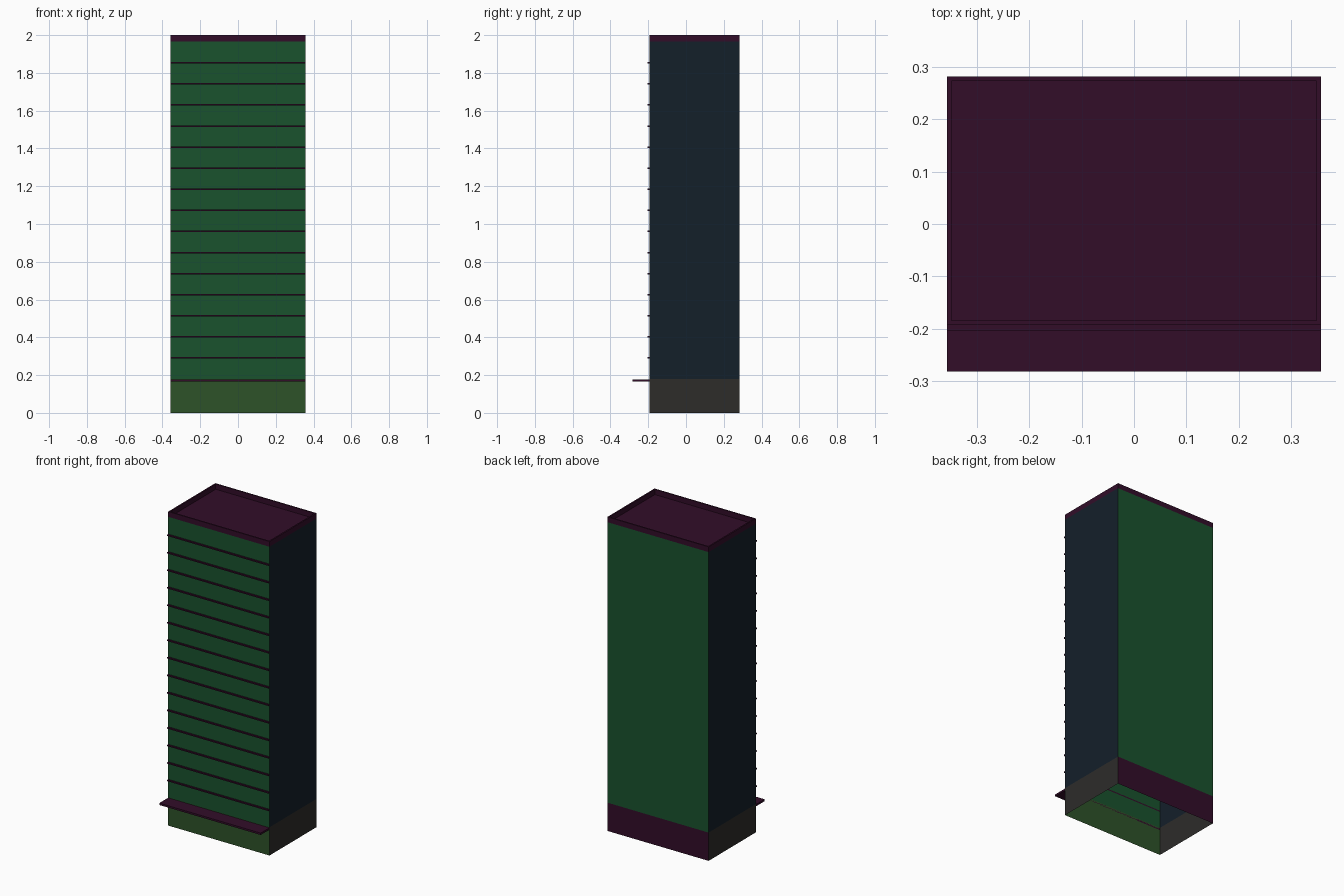
import bpy, bmesh

if "Cube" in bpy.data.objects:
    bpy.data.objects.remove(bpy.data.objects["Cube"])

X, Y0, Y1 = 0.357, -0.193, 0.282      # footprint
BASE, EAVE, TOP = 0.18, 1.967, 2.0    # storey heights


def material(name, rgb):
    m = bpy.data.materials.new(name)
    m.diffuse_color = (*rgb, 1)
    m.use_nodes = True
    m.node_tree.nodes["Principled BSDF"].inputs["Base Color"].default_value = m.diffuse_color
    return m


GREEN = material("green_facade", (0.010, 0.085, 0.027))
DARK = material("dark_side", (0.007, 0.014, 0.023))
OLIVE = material("olive_shopfront", (0.027, 0.085, 0.022))
GREY = material("charcoal_base", (0.026, 0.025, 0.023))
PLUM = material("plum_trim", (0.032, 0.004, 0.022))


def finish(bm, name, mat):
    me = bpy.data.meshes.new(name)
    bm.to_mesh(me)
    bm.free()
    ob = bpy.data.objects.new(name, me)
    me.materials.append(mat)
    bpy.context.collection.objects.link(ob)
    return ob


def wall(name, a, b, z0, z1, mat):
    """Single-sheet wall from plan point a to b, facing right of a->b."""
    bm = bmesh.new()
    bm.faces.new([bm.verts.new(p) for p in
                  ((*a, z0), (*b, z0), (*b, z1), (*a, z1))])
    finish(bm, name, mat)


def box(name, x, y0, y1, z0, z1, mat):
    bm = bmesh.new()
    bmesh.ops.create_cube(bm, size=1)
    for v in bm.verts:
        v.co = (v.co.x * 2 * x, y1 if v.co.y > 0 else y0,
                z1 if v.co.z > 0 else z0)
    finish(bm, name, mat)


# Walls: open shell, base storey plus tower on each side
corners = [(-X, Y0), (X, Y0), (X, Y1), (-X, Y1)]
sides = [("front", OLIVE, GREEN), ("right", GREY, DARK),
         ("back", PLUM, GREEN), ("left", GREY, DARK)]
for i, (side, low, high) in enumerate(sides):
    a, b = corners[i], corners[(i + 1) % 4]
    wall(f"{side}_base_wall", a, b, 0, BASE, low)
    wall(f"{side}_tower_wall", a, b, BASE, EAVE, high)

# Parapet rim with sunken flat roof
bm = bmesh.new()
rings = []
for inset, z in ((0, EAVE), (0, TOP), (0.009, TOP), (0.009, EAVE)):
    rings.append([bm.verts.new((x - inset * (1 if x > 0 else -1),
                                y - inset * (1 if y > 0 else -1), z))
                  for x, y in corners])
for lo, hi in zip(rings, rings[1:]):
    for i in range(4):
        j = (i + 1) % 4
        bm.faces.new((lo[i], lo[j], hi[j], hi[i]))
bm.faces.new(rings[-1])
finish(bm, "parapet_and_roof", PLUM)

# Entrance canopy
box("entrance_canopy", X, -0.282, Y0, 0.165, 0.177, PLUM)

# Floor ledges across the front
for i in range(15):
    z = 0.291 + i * 0.1116
    box(f"floor_ledge_{i + 1}", X, -0.204, Y0, z - 0.004, z + 0.004, PLUM)
